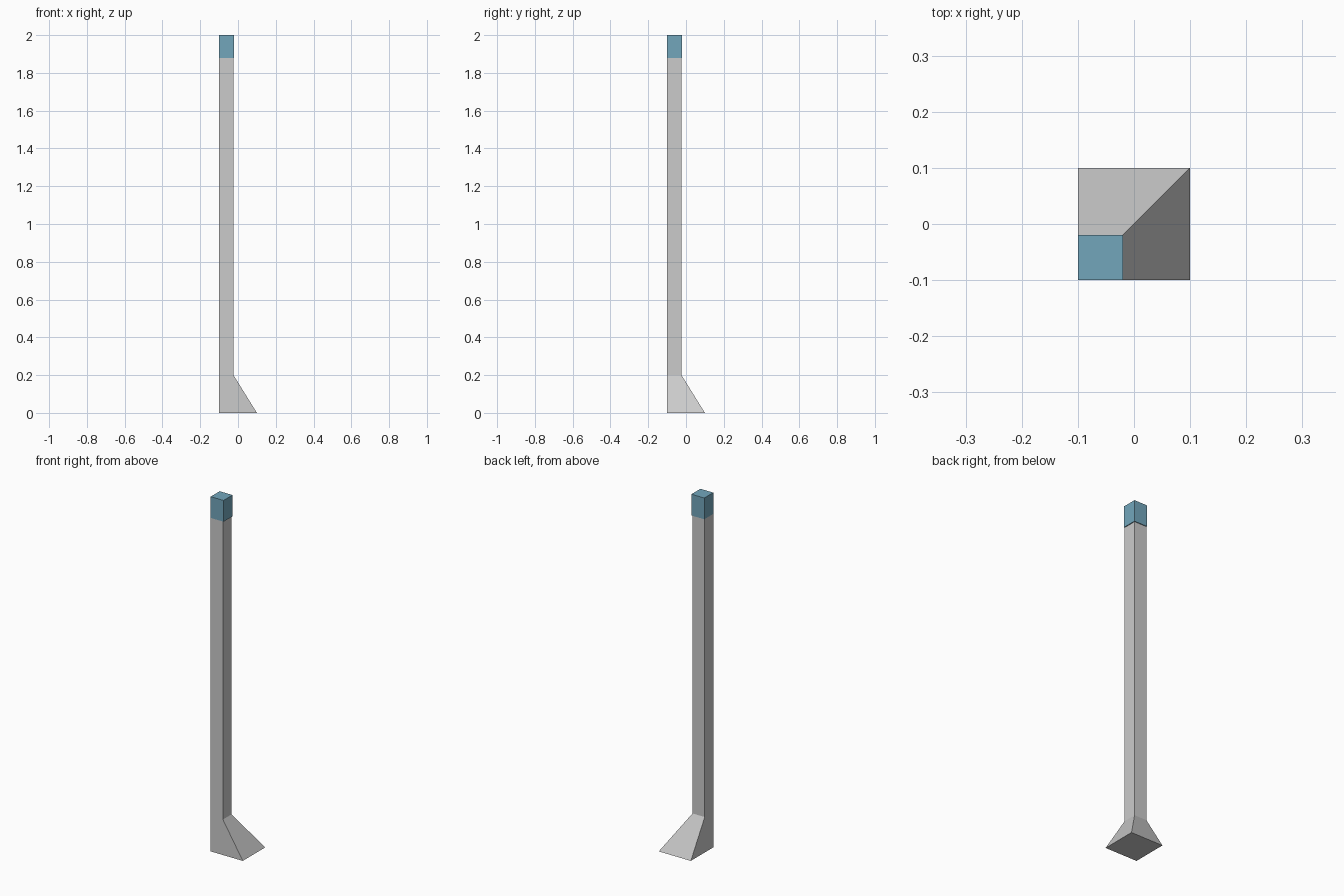
import bpy, bmesh

if "Cube" in bpy.data.objects:
    bpy.data.objects.remove(bpy.data.objects["Cube"])

CORNER = -0.1  # outer corner shared by every section (x and y)


def square_loft(name, sections):
    """Loft square sections (z, width) that all share the outer corner."""
    bm = bmesh.new()
    rings = []
    for z, w in sections:
        a, b = CORNER, CORNER + w
        rings.append([bm.verts.new((x, y, z)) for x, y in ((a, a), (b, a), (b, b), (a, b))])
    bm.faces.new(rings[0][::-1])
    bm.faces.new(rings[-1])
    for low, high in zip(rings, rings[1:]):
        for i in range(4):
            j = (i + 1) % 4
            bm.faces.new((low[i], low[j], high[j], high[i]))
    mesh = bpy.data.meshes.new(name)
    bm.to_mesh(mesh)
    bm.free()
    obj = bpy.data.objects.new(name, mesh)
    bpy.context.collection.objects.link(obj)
    return obj


# Post with a foot flaring towards +x and +y
square_loft("post", [(0, 0.2), (0.2, 0.076), (1.88, 0.076)])

# Blue cap, slightly wider than the post
cap = square_loft("cap", [(1.88, 0.08), (2.0, 0.08)])
blue = bpy.data.materials.new("cap_blue")
blue.diffuse_color = (0.17, 0.38, 0.50, 1)
blue.use_nodes = True
blue.node_tree.nodes["Principled BSDF"].inputs["Base Color"].default_value = blue.diffuse_color
cap.data.materials.append(blue)
